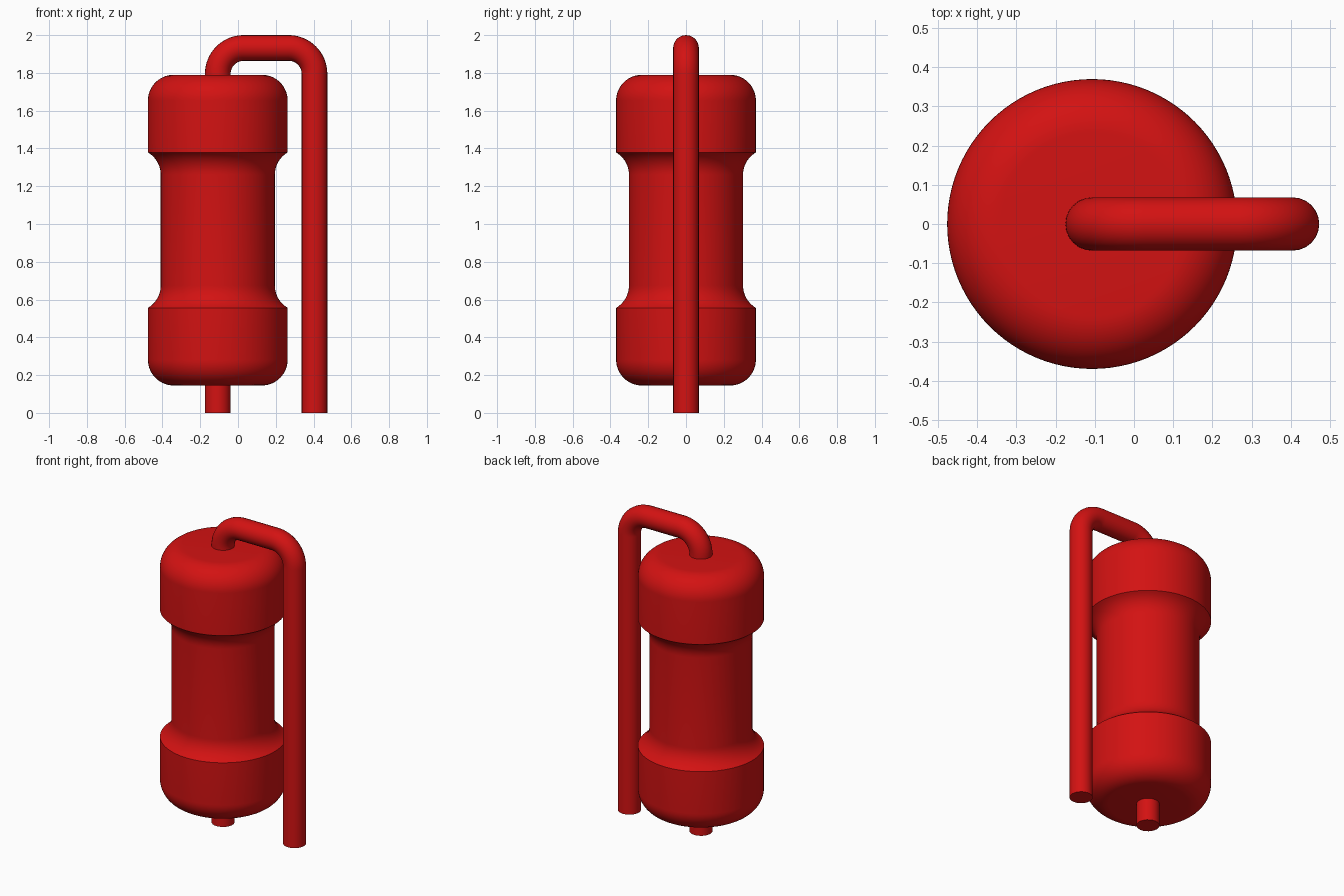
import bpy, bmesh
from math import sin, cos, pi, radians

cube = bpy.data.objects.get("Cube")
if cube:
    bpy.data.objects.remove(cube, do_unlink=True)

red = bpy.data.materials.new("red")
red.use_nodes = True
colour = (0.65, 0.006, 0.006, 1)
red.diffuse_color = colour
red.node_tree.nodes["Principled BSDF"].inputs["Base Color"].default_value = colour

BODY_X, PIPE_X = -0.107, 0.405   # vertical axes of the body and the outer pipe
PIPE_R, BEND = 0.068, 0.137      # tube radius; shared bend and fillet radius
BOTTOM, TOP = 0.145, 1.79
CAP_R, NECK_R, CAP_H = 0.37, 0.302, 0.411


def arc(cx, cy, r, start, end, steps):
    """Points on a circular arc, angles in degrees."""
    angles = [radians(start + (end - start) * i / steps) for i in range(steps + 1)]
    return [(cx + r * cos(a), cy + r * sin(a)) for a in angles]


def finish(obj):
    bpy.ops.object.select_all(action='DESELECT')
    obj.select_set(True)
    bpy.context.view_layer.objects.active = obj
    if obj.type == 'CURVE':
        bpy.ops.object.convert(target='MESH')
        obj = bpy.context.object
    bpy.ops.object.shade_smooth_by_angle(angle=radians(30))


def lathe(name, profile, x, segments=96):
    """Spin an (r, z) profile around a vertical axis at x."""
    bm = bmesh.new()
    verts = [bm.verts.new((r, 0, z)) for r, z in profile]
    edges = [bm.edges.new(pair) for pair in zip(verts, verts[1:])]
    bmesh.ops.spin(bm, geom=verts + edges, cent=(0, 0, 0), axis=(0, 0, 1),
                   angle=2 * pi, steps=segments)
    bmesh.ops.remove_doubles(bm, verts=bm.verts, dist=1e-5)
    bmesh.ops.recalc_face_normals(bm, faces=bm.faces)
    mesh = bpy.data.meshes.new(name)
    bm.to_mesh(mesh)
    bm.free()
    mesh.materials.append(red)
    obj = bpy.data.objects.new(name, mesh)
    obj.location.x = x
    bpy.context.collection.objects.link(obj)
    finish(obj)


def tube(name, path):
    """Round capped tube along an (x, z) path."""
    curve = bpy.data.curves.new(name, 'CURVE')
    curve.dimensions = '3D'
    curve.bevel_depth = PIPE_R
    curve.bevel_resolution = 10
    curve.use_fill_caps = True
    spline = curve.splines.new('POLY')
    spline.points.add(len(path) - 1)
    for point, (x, z) in zip(spline.points, path):
        point.co = (x, 0, z, 1)
    curve.materials.append(red)
    obj = bpy.data.objects.new(name, curve)
    bpy.context.collection.objects.link(obj)
    finish(obj)


# Body: rounded end caps joined to a narrower neck by concave shoulders
shoulder_z = BOTTOM + CAP_H
sweep = 60
half = [(0, BOTTOM)]
half += arc(CAP_R - BEND, BOTTOM + BEND, BEND, -90, 0, 14)
half += arc(NECK_R + BEND, shoulder_z + BEND * sin(radians(sweep)), BEND,
            180 + sweep, 180, 10)
half[-11] = (CAP_R, shoulder_z)
mirrored = [(r, BOTTOM + TOP - z) for r, z in reversed(half)]
lathe("receiver_body", half + mirrored, BODY_X)

# Outlet stub under the body
tube("bottom_stub", [(BODY_X, 0), (BODY_X, BOTTOM + 0.05)])

# Pipe rising from the top, bending over and running down beside the body
bend_z = 2 - PIPE_R - BEND
path = [(BODY_X, TOP - 0.05)]
path += arc(BODY_X + BEND, bend_z, BEND, 180, 90, 16)
path += arc(PIPE_X - BEND, bend_z, BEND, 90, 0, 16)
path += [(PIPE_X, 0)]
tube("side_pipe", path)
